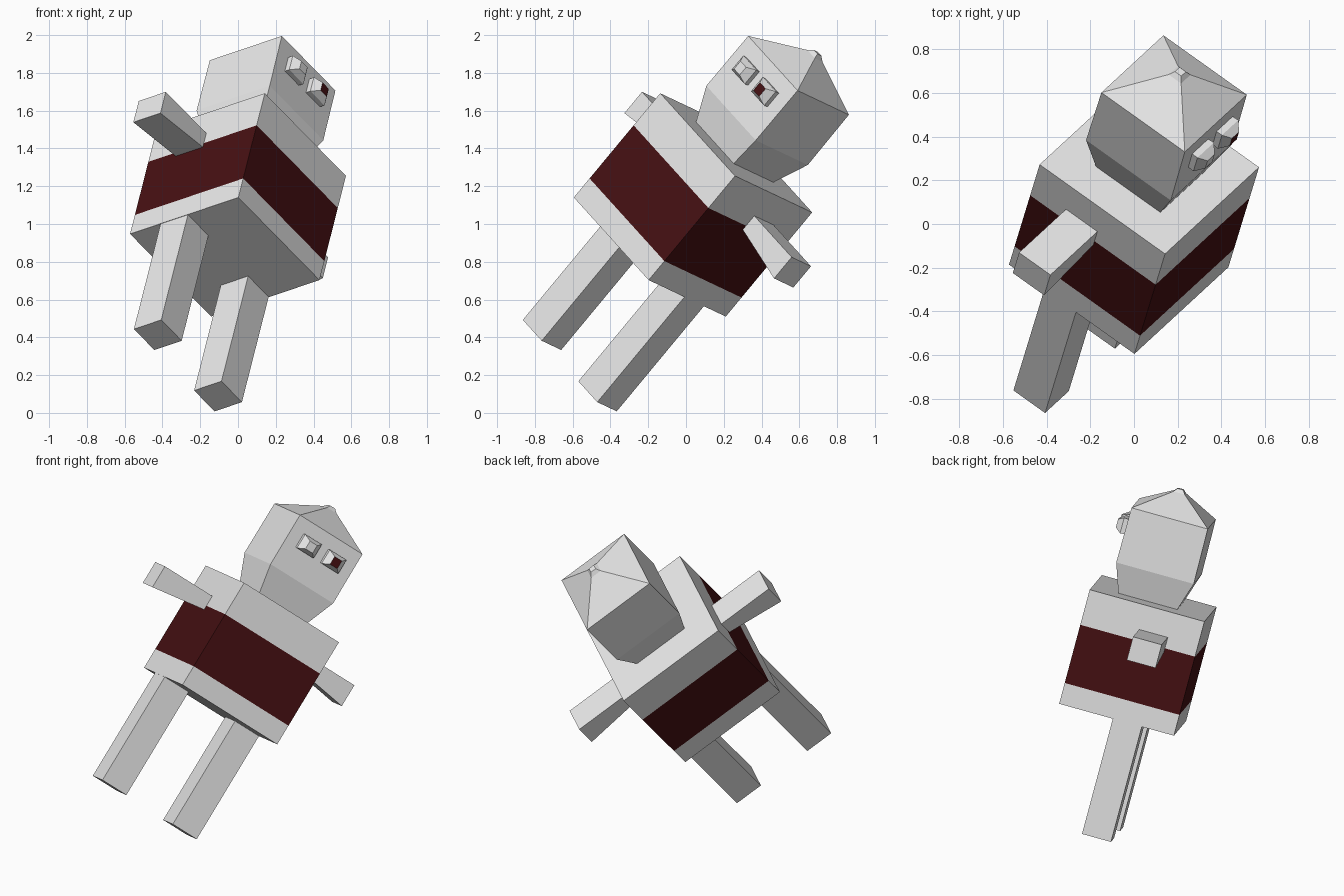
import bpy, bmesh
from mathutils import Matrix, Vector

if "Cube" in bpy.data.objects:
    bpy.data.objects.remove(bpy.data.objects["Cube"])

# Tilted frame of the whole figure: side, back and up directions
UNIT = 0.365
up = Vector((0.192, 0.627, 0.756)).normalized()
side = Vector((0.589, 0.545, -0.596))
side = (side - up * side.dot(up)).normalized()
back = up.cross(side)
FRAME = Matrix.Translation((0.0, 0.037, 1.101)) @ Matrix(
    (side * UNIT, back * UNIT, up * UNIT)).transposed().to_4x4()


def material(name, rgb):
    m = bpy.data.materials.new(name)
    m.diffuse_color = (*rgb, 1.0)
    m.use_nodes = True
    m.node_tree.nodes["Principled BSDF"].inputs["Base Color"].default_value = m.diffuse_color
    return m


GRAY = material("light_gray", (0.8, 0.8, 0.8))
RED = material("dark_red", (0.06, 0.005, 0.006))


def loft(name, rings, axis="z", red_rule=None):
    """Rectangular rings (a0, a1, b0, b1, level) stacked along an axis.
    a, b are x, y for axis z; y, z for axis x; x, z for axis y."""
    place = {"z": lambda a, b, l: (a, b, l),
             "x": lambda a, b, l: (l, a, b),
             "y": lambda a, b, l: (a, l, b)}[axis]
    bm = bmesh.new()
    loops = []
    for a0, a1, b0, b1, l in rings:
        corners = ((a0, b0), (a1, b0), (a1, b1), (a0, b1))
        loops.append([bm.verts.new(place(a, b, l)) for a, b in corners])
    for low, high in zip(loops, loops[1:]):
        for i in range(4):
            j = (i + 1) % 4
            bm.faces.new((low[i], low[j], high[j], high[i]))
    bm.faces.new(loops[0][::-1])
    bm.faces.new(loops[-1])
    for f in bm.faces:
        if red_rule and red_rule(f.calc_center_median()):
            f.material_index = 1
    bmesh.ops.recalc_face_normals(bm, faces=bm.faces[:])
    bm.transform(FRAME)
    me = bpy.data.meshes.new(name)
    bm.to_mesh(me)
    bm.free()
    me.materials.append(GRAY)
    me.materials.append(RED)
    ob = bpy.data.objects.new(name, me)
    bpy.context.collection.objects.link(ob)
    return ob


# Body: cube with a red band around the sides
loft("body", [(-1, 1, -1, 1, z) for z in (-1, -0.635, 0.384, 1)],
     red_rule=lambda c: -0.6 < c.z < 0.35)

# Head: narrow neck end, square block, pyramid crown with a blunt tip
loft("head", [(-0.5, 0.5, -0.55, 0.47, 0.99),
              (-0.66, 0.66, -0.71, 0.64, 1.515),
              (-0.66, 0.66, -0.70, 0.63, 2.475),
              (-0.1, 0.1, -0.13, 0.07, 2.85),
              (-0.05, 0.05, -0.08, 0.02, 2.91)])

for s, label in ((-1, "left"), (1, "right")):
    # Legs: square posts under the outer edges of the body
    x0, x1 = sorted((s * 0.49, s * 0.995))
    loft(label + "_leg", [(x0, x1, -0.065, 0.44, z) for z in (-3.02, -0.99)])

    # Arms: flat-topped bars that thicken toward the hand
    loft(label + "_arm", [(-0.025, 0.475, 0.31, 0.575, s * 0.99),
                          (-0.025, 0.475, 0.167, 0.575, s * 2.0)], axis="x")

    # Eyes: raised bevelled blocks, only the right one has a red pupil
    cx, cz = s * 0.26, 2.11
    sizes = ((0.17, 0.13, -0.69), (0.175, 0.135, -0.79), (0.075, 0.075, -0.89))
    loft(label + "_eye",
         [(cx - w, cx + w, cz - h, cz + h, y) for w, h, y in sizes], axis="y",
         red_rule=(lambda c: c.y < -0.87) if s > 0 else None)
